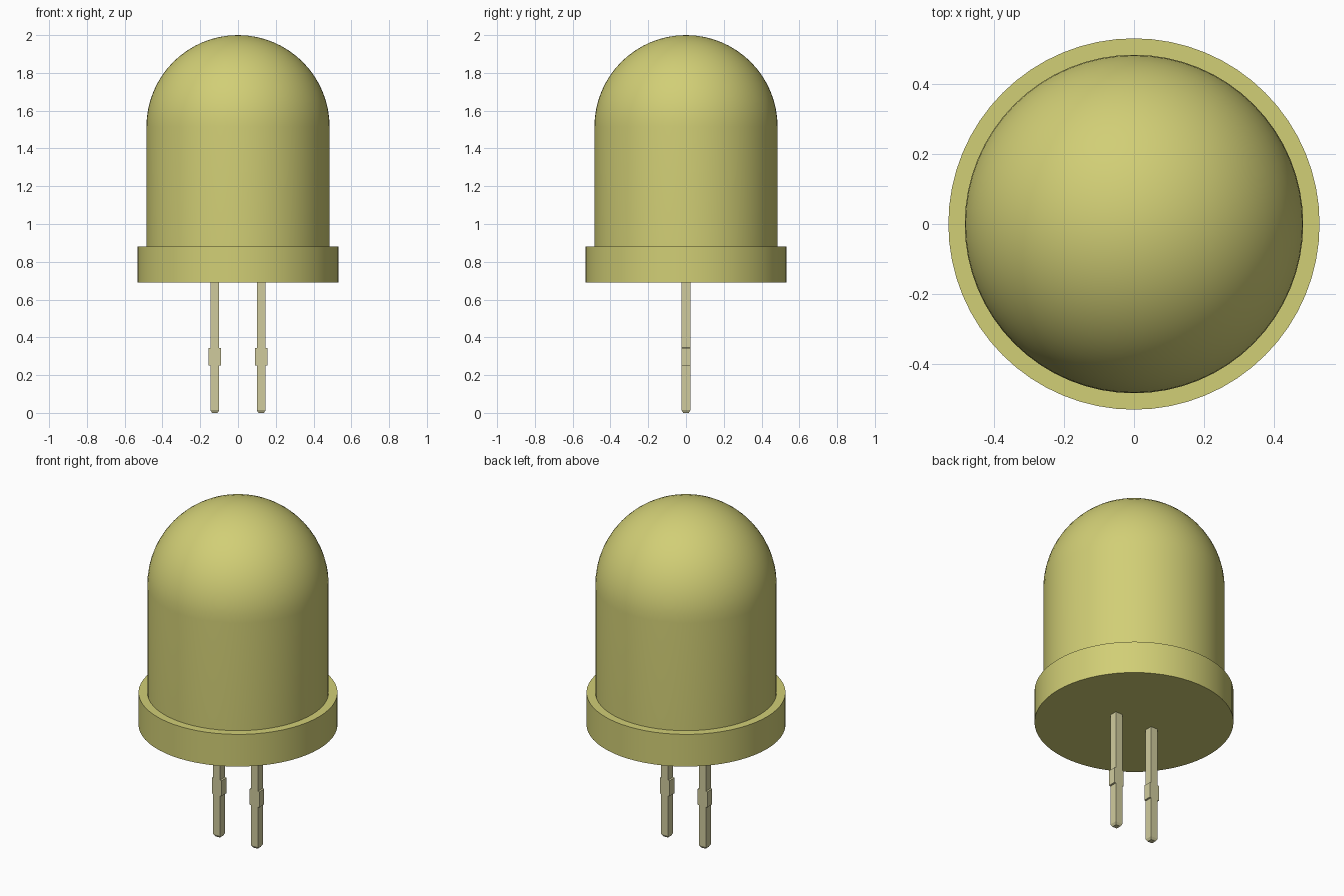
import bpy
import bmesh
from math import sin, cos, pi, radians

cube = bpy.data.objects.get("Cube")
if cube:
    bpy.data.objects.remove(cube, do_unlink=True)


def make_material(name, colour):
    mat = bpy.data.materials.new(name)
    mat.use_nodes = True
    mat.diffuse_color = (*colour, 1)
    mat.node_tree.nodes["Principled BSDF"].inputs["Base Color"].default_value = (*colour, 1)
    return mat


def loft(name, rings, mat, smooth=False):
    """Skin a stack of equal-length rings; a single-point ring closes to a tip."""
    bm = bmesh.new()
    rows = [[bm.verts.new(p) for p in ring] for ring in rings]
    for low, high in zip(rows, rows[1:]):
        n = len(low)
        for i in range(n):
            j = (i + 1) % n
            if len(high) == 1:
                bm.faces.new((low[i], low[j], high[0]))
            else:
                bm.faces.new((low[i], low[j], high[j], high[i]))
    for row in (rows[0], rows[-1]):
        if len(row) > 2:
            bm.faces.new(row)
    bmesh.ops.recalc_face_normals(bm, faces=bm.faces)
    mesh = bpy.data.meshes.new(name)
    bm.to_mesh(mesh)
    bm.free()
    mesh.materials.append(mat)
    obj = bpy.data.objects.new(name, mesh)
    bpy.context.collection.objects.link(obj)
    if smooth:
        bpy.ops.object.select_all(action='DESELECT')
        obj.select_set(True)
        bpy.context.view_layer.objects.active = obj
        bpy.ops.object.shade_smooth_by_angle(angle=radians(35))
    return obj


def circle(radius, z, sides=64):
    return [(radius * cos(2 * pi * i / sides), radius * sin(2 * pi * i / sides), z)
            for i in range(sides)]


def rectangle(x, half_x, half_y, z):
    return [(x - half_x, -half_y, z), (x + half_x, -half_y, z),
            (x + half_x, half_y, z), (x - half_x, half_y, z)]


lens_yellow = make_material("lens yellow", (0.64, 0.62, 0.18))
lead_metal = make_material("pale lead metal", (0.63, 0.60, 0.34))

# Lens: flange, straight barrel and hemispherical dome in one turned profile
FLANGE_R, BODY_R = 0.532, 0.485
BASE_Z, FLANGE_Z, TOP_Z = 0.69, 0.88, 2.0
DOME_Z = TOP_Z - BODY_R
STEPS = 16
lens = [circle(FLANGE_R, BASE_Z), circle(FLANGE_R, FLANGE_Z), circle(BODY_R, FLANGE_Z)]
for k in range(STEPS):
    a = k / STEPS * pi / 2
    lens.append(circle(BODY_R * cos(a), DOME_Z + BODY_R * sin(a)))
lens.append([(0, 0, TOP_Z)])
loft("lens", lens, lens_yellow, smooth=True)

# Leads: square pins with a chamfered tip and a wider stop
HALF, STOP = 0.023, 0.032
for name, x in (("left_lead", 0.123), ("right_lead", -0.123)):
    sections = [(0, 0.015, 0.015), (0.014, HALF, HALF),
                (0.25, HALF, HALF), (0.252, STOP, HALF),
                (0.343, STOP, HALF), (0.345, HALF, HALF), (BASE_Z, HALF, HALF)]
    loft(name, [rectangle(x, hx, hy, z) for z, hx, hy in sections], lead_metal)
